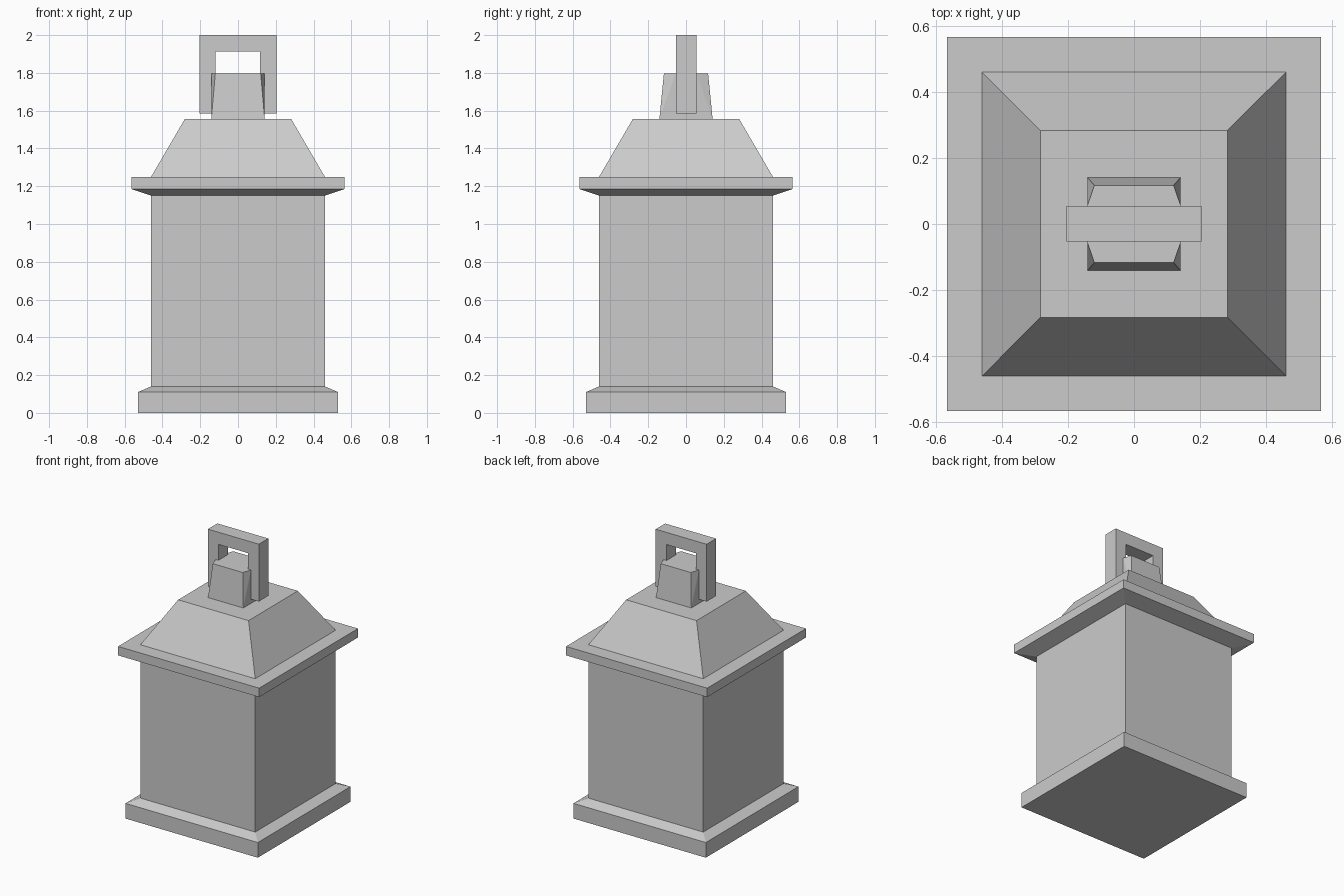
import bpy, bmesh

if "Cube" in bpy.data.objects:
    bpy.data.objects.remove(bpy.data.objects["Cube"])


def add_object(name, bm):
    bmesh.ops.recalc_face_normals(bm, faces=bm.faces[:])
    mesh = bpy.data.meshes.new(name)
    bm.to_mesh(mesh)
    bm.free()
    obj = bpy.data.objects.new(name, mesh)
    bpy.context.collection.objects.link(obj)
    return obj


def square_loft(name, profile, cap_bottom=False, cap_top=False):
    """Loft square rings through (half width, height) points."""
    bm = bmesh.new()
    rings = [[bm.verts.new((sx * w, sy * w, z))
              for sx, sy in ((-1, -1), (1, -1), (1, 1), (-1, 1))]
             for w, z in profile]
    for a, b in zip(rings, rings[1:]):
        for i in range(4):
            j = (i + 1) % 4
            bm.faces.new((a[i], a[j], b[j], b[i]))
    if cap_bottom:
        bm.faces.new(rings[0][::-1])
    if cap_top:
        bm.faces.new(rings[-1])
    # orient outward even for open shells
    obj = add_object(name, bm)
    return obj


# Plinth, walls, eaves and roof share their seams, so only outer ends are capped
square_loft("plinth", [(0.53, 0), (0.53, 0.11), (0.46, 0.14)], cap_bottom=True)
square_loft("walls", [(0.46, 0.14), (0.46, 1.15)])
square_loft("eaves", [(0.46, 1.15), (0.565, 1.185), (0.565, 1.25), (0.46, 1.25)])
square_loft("roof", [(0.46, 1.25), (0.282, 1.555)], cap_top=True)

# Tapered cap whose sides stay upright in the middle, where the handle joins
bm = bmesh.new()
for sx in (-1, 1):
    for sy in (-1, 1):
        for x, y, z in ((0.141, 0.141, 1.555), (0.12, 0.117, 1.797), (0.141, 0.055, 1.797)):
            bm.verts.new((sx * x, sy * y, z))
bmesh.ops.convex_hull(bm, input=bm.verts[:])
bmesh.ops.dissolve_limit(bm, angle_limit=0.01, verts=bm.verts[:], edges=bm.edges[:])
add_object("roof_cap", bm)

# Squared arch handle, extruded from its front outline
bm = bmesh.new()
outline = [(-0.204, 1.585), (-0.119, 1.585), (-0.119, 1.912), (0.117, 1.912),
           (0.117, 1.585), (0.204, 1.585), (0.204, 2.0), (-0.204, 2.0)]
front = bm.faces.new([bm.verts.new((x, -0.053, z)) for x, z in outline])
extruded = bmesh.ops.extrude_face_region(bm, geom=[front], use_keep_orig=True)
bmesh.ops.translate(bm, vec=(0, 0.108, 0),
                    verts=[v for v in extruded["geom"] if isinstance(v, bmesh.types.BMVert)])
add_object("handle", bm)
